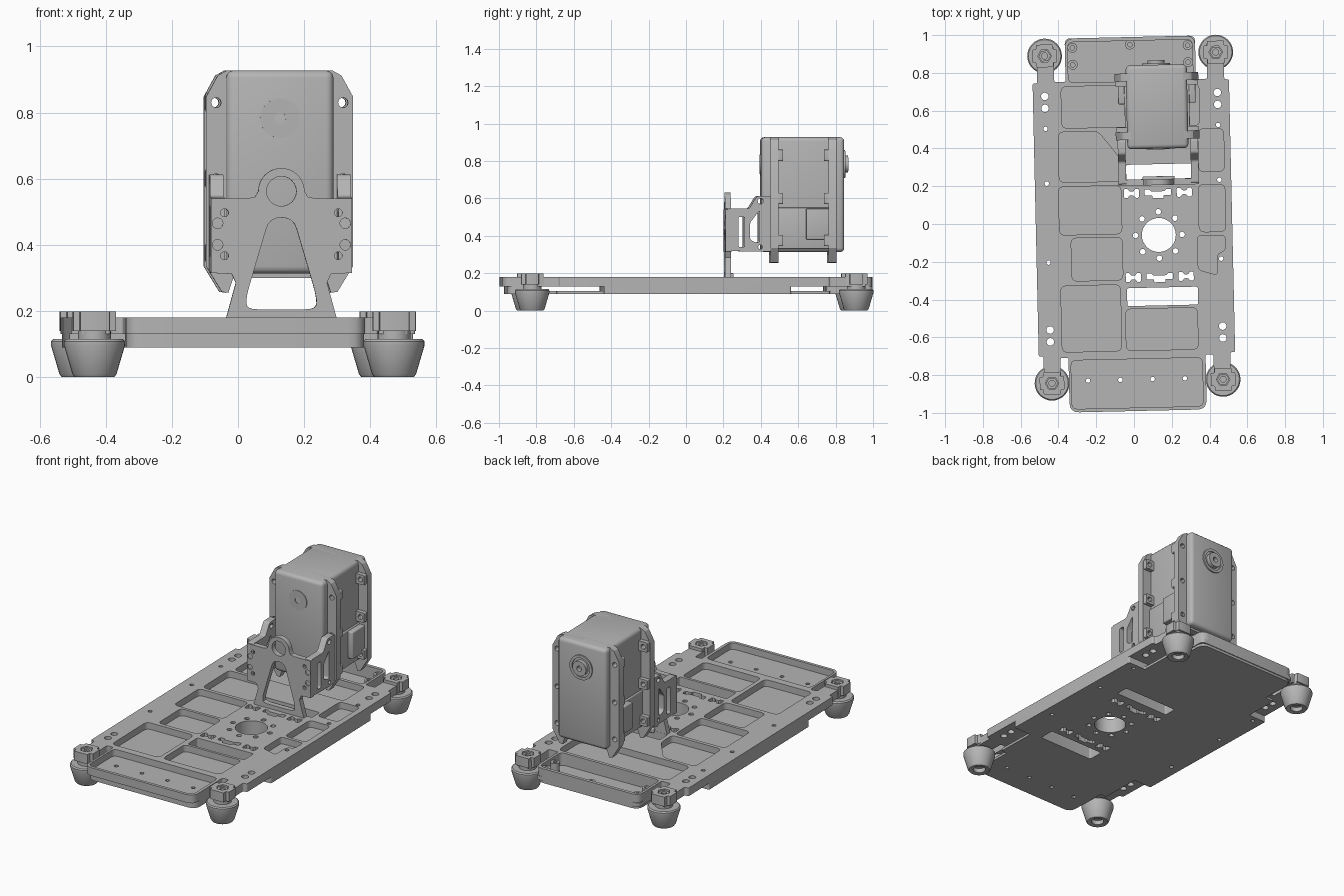
import bpy, bmesh, math
from mathutils import Vector

if "Cube" in bpy.data.objects:
    bpy.data.objects.remove(bpy.data.objects["Cube"], do_unlink=True)

YAW = math.radians(1.3)
parts = []

grey = bpy.data.materials.new("plain grey")
grey.use_nodes = True
grey.diffuse_color = (0.46, 0.46, 0.46, 1)
grey.node_tree.nodes["Principled BSDF"].inputs["Base Color"].default_value = (0.46, 0.46, 0.46, 1)


def finish(name, bm):
    bmesh.ops.remove_doubles(bm, verts=bm.verts, dist=1e-5)
    bmesh.ops.recalc_face_normals(bm, faces=bm.faces)
    mesh = bpy.data.meshes.new(name)
    bm.to_mesh(mesh)
    bm.free()
    mesh.materials.append(grey)
    ob = bpy.data.objects.new(name, mesh)
    ob.rotation_euler.z = YAW
    bpy.context.collection.objects.link(ob)
    parts.append(ob)
    return ob


def rounded(points, r, steps=4):
    """Polygon with curved corners; a third value on a point is its own radius."""
    out = []
    n = len(points)
    for i in range(n):
        a, p, b = (Vector(points[(i + k) % n][:2]) for k in (-1, 0, 1))
        rad = points[i][2] if len(points[i]) > 2 else r
        s = p + (a - p).normalized() * min(rad, (a - p).length * 0.45)
        e = p + (b - p).normalized() * min(rad, (b - p).length * 0.45)
        for k in range(steps + 1):
            t = k / steps
            out.append(s * (1 - t) ** 2 + p * 2 * t * (1 - t) + e * t * t)
    return out


def rect(x0, y0, x1, y1, r=0.03):
    return rounded([(x0, y0), (x1, y0), (x1, y1), (x0, y1)], r)


def circle(x, y, r, n=16):
    return [(x + r * math.cos(math.tau * i / n), y + r * math.sin(math.tau * i / n)) for i in range(n)]


def mirrored(half, cx=0):
    return [(cx + p[0], *p[1:]) for p in half] + [(cx - p[0], *p[1:]) for p in reversed(half)]


AXES = {"XY": lambda u, v, w: (u, v, w), "XZ": lambda u, v, w: (u, w, v), "YZ": lambda u, v, w: (w, u, v)}


def slab(name, loops, w0, w1, plane="XY"):
    """Flat plate: first loop is the outline, the rest are holes."""
    cu = bpy.data.curves.new(name, "CURVE")
    cu.dimensions = "2D"
    cu.fill_mode = "BOTH"
    cu.extrude = (w1 - w0) / 2
    for loop in loops:
        sp = cu.splines.new("POLY")
        sp.points.add(len(loop) - 1)
        for pt, co in zip(sp.points, loop):
            pt.co = (co[0], co[1], 0, 1)
        sp.use_cyclic_u = True
    tmp = bpy.data.objects.new("tmp", cu)
    bpy.context.collection.objects.link(tmp)
    dg = bpy.context.evaluated_depsgraph_get()
    mesh = bpy.data.meshes.new_from_object(tmp.evaluated_get(dg))
    bm = bmesh.new()
    bm.from_mesh(mesh)
    for v in bm.verts:
        v.co = AXES[plane](v.co.x, v.co.y, v.co.z + (w0 + w1) / 2)
    bpy.data.objects.remove(tmp)
    bpy.data.curves.remove(cu)
    bpy.data.meshes.remove(mesh)
    return finish(name, bm)


def box(name, lo, hi, bevel):
    bm = bmesh.new()
    bmesh.ops.create_cube(bm, size=1)
    for v in bm.verts:
        v.co = [(a + b) / 2 + c * (b - a) for a, b, c in zip(lo, hi, v.co)]
    bmesh.ops.bevel(bm, geom=bm.edges[:], offset=bevel, segments=3, affect="EDGES", profile=0.5)
    return finish(name, bm)


def lathe(name, profile, x, y):
    bm = bmesh.new()
    vs = [bm.verts.new((r, 0, z)) for r, z in profile]
    es = [bm.edges.new(p) for p in zip(vs, vs[1:])]
    bmesh.ops.spin(bm, geom=vs + es, cent=(0, 0, 0), axis=(0, 0, 1), angle=math.tau, steps=32)
    bmesh.ops.translate(bm, verts=bm.verts, vec=(x, y, 0))
    return finish(name, bm)


# Openings through the base: hub, bolt circle, windows and slots
CX, HUB_Y = 0.13, -0.061
through = [circle(CX, HUB_Y, 0.09, 32)]
through += [circle(*p, 0.015, 12) for p in circle(CX, HUB_Y, 0.123, 8)]
through += [rect(-0.035, 0.236, 0.335, 0.314, 0.01), rect(-0.045, -0.434, 0.33, -0.339, 0.01)]
for y in (0.162, -0.283):
    for s in (-1, 1):
        x = CX + s * 0.14
        end = [(0.012, y - .01), (0.018, y - .024), (0.04, y - .024), (0.04, y + .024), (0.018, y + .024),
               (0.012, y + .01)]
        through.append(rounded(mirrored(end, x), 0.008, 2))
    through.append(rounded(mirrored([(0.03, y - .028), (0.03, y - .012), (0.07, y - .012), (0.07, y + .02),
                                     (0.045, y + .02), (0.035, y + .008)], CX), 0.005, 2))
rail_holes = [circle(s * 0.457, y, 0.012, 12) for s in (-1, 1) for y in (0.514, 0.224, -0.194)]
end_holes = [circle(s * 0.457, y, 0.02) for s in (-1, 1) for y in (0.686, 0.623, -0.551, -0.614)]
tray_holes = [circle(-0.262 + i * 0.171, -0.823, 0.012, 12) for i in range(4)]

# Open pockets between the ribs
rear_tray = rect(-0.33, 0.755, 0.33, 0.97)
pockets = [rect(*p) for p in (
    (-0.37, 0.515, 0.36, 0.735), (-0.35, -0.972, 0.345, -0.715),
    (-0.395, -0.05, -0.065, 0.205), (-0.335, -0.295, -0.065, -0.068), (-0.395, -0.67, -0.08, -0.32),
    (-0.055, -0.67, 0.325, -0.45), (0.35, 0.268, 0.485, 0.495), (0.345, -0.05, 0.485, 0.2))]
pockets.append(rounded([(-0.39, 0.228), (-0.06, 0.228), (-0.06, 0.34), (-0.18, 0.495), (-0.39, 0.495)], 0.03))
pockets.append(rounded([(0.335, -0.07), (0.48, -0.07), (0.48, -0.15), (0.435, -0.17), (0.435, -0.28), (0.335, -0.25)],
                       0.02))

# Base layers: ribbed frame, pocket deck, inner blocks and bottom sheet
R = 0.05
outline = rounded(mirrored([(0.345, 0.99, R), (0.345, 0.76), (0.405, 0.76), (0.405, 0.95), (0.495, 0.95),
                            (0.495, 0.755), (0.52, 0.755), (0.52, -0.69), (0.495, -0.69), (0.495, -0.87),
                            (0.405, -0.87), (0.405, -0.7), (0.363, -0.7), (0.363, -0.99, R)]), 0.01)
sheet = rounded(mirrored([(0.34, 0.985, R), (0.34, 0.76), (0.4, 0.76), (0.4, 0.55), (0.52, 0.55), (0.52, -0.45),
                          (0.4, -0.45), (0.4, -0.7), (0.36, -0.7), (0.36, -0.965, R)]), 0.01)
slab("base_frame", [outline, rear_tray] + pockets + through + rail_holes + end_holes, 0.14, 0.18)
slab("base_deck", [outline, rear_tray] + through + rail_holes + end_holes + tray_holes, 0.13, 0.14)
slab("base_middle", [rect(-0.52, -0.45, 0.52, 0.55, 0.01)] + through + rail_holes, 0.1, 0.13)
slab("base_front_block", [rect(-0.36, -0.965, 0.36, -0.78, R)] + tray_holes, 0.1, 0.13)
slab("rear_tray_wall", [rect(-0.345, 0.74, 0.345, 0.99), rear_tray], 0.105, 0.13)
slab("base_bottom_sheet", [sheet] + through + rail_holes + tray_holes, 0.09, 0.105)

# Screw bosses inside the rear tray
for x, y in ((-0.305, 0.94), (0.0, 0.95), (0.305, 0.94), (-0.305, 0.85), (0.305, 0.85)):
    slab("tray_boss", [circle(x, y, 0.026), circle(x, y, 0.012, 12)], 0.1, 0.165)

# Four tapered feet with clamp blocks and nuts
for sx in (-1, 1):
    for y in (0.9, -0.833):
        x = sx * 0.453
        lathe("foot", [(0, 0.03), (0.035, 0.03), (0.035, 0.004), (0.06, 0), (0.067, 0.01), (0.092, 0.095),
                       (0.092, 0.108), (0.086, 0.115), (0, 0.115)], x, y)
        slab("foot_collar", [circle(x, y, 0.05, 24)], 0.11, 0.145)
        edge = [(0.045, y - .06), (0.045, y - .035), (0.065, y - .035), (0.065, y + .035), (0.045, y + .035),
                (0.045, y + .06)]
        slab("foot_block", [rounded(mirrored(edge, x), 0.005, 2), circle(x, y, 0.036, 6)], 0.14, 0.198)
        slab("foot_nut", [circle(x, y, 0.032, 6), circle(x, y, 0.016)], 0.14, 0.19)

# Bracket front plate
MX = 0.136
arc = [(0.07 * math.sin(math.pi / 16 * i), 0.562 + 0.07 * math.cos(math.pi / 16 * i)) for i in range(9)][1:]
half = arc + [(0.08, 0.545), (0.105, 0.54), (0.213, 0.54), (0.213, 0.315), (0.15, 0.312), (0.138, 0.285),
              (0.168, 0.175)]
window = rounded(mirrored([(0.036, 0.482), (0.106, 0.245), (0.106, 0.205)], MX), 0.035)
holes = [circle(MX + s * 0.193, z, 0.016) for s in (-1, 1) for z in (0.465, 0.4)]
holes += [circle(MX + s * 0.172, z, 0.012, 12) for s in (-1, 1) for z in (0.497, 0.367)]
slab("bracket_plate", [mirrored(half, MX), window, circle(MX, 0.562, 0.045, 24)] + holes, 0.203, 0.235, "XZ")
box("bracket_foot", (MX - 0.085, 0.205, 0.17), (MX + 0.085, 0.25, 0.2), 0.006)

# Bracket side arms
arm = rounded([(0.21, 0.32), (0.21, 0.545), (0.33, 0.545), (0.37, 0.612), (0.446, 0.612), (0.446, 0.315),
               (0.34, 0.315)], 0.012)
arm_holes = [rect(0.272, 0.34, 0.305, 0.5, 0.008),
             rounded([(0.335, 0.38), (0.36, 0.365), (0.385, 0.365), (0.385, 0.535), (0.335, 0.47)], 0.01),
             circle(0.39, 0.585, 0.015, 12), circle(0.39, 0.34, 0.012, 12)]
for s in (-1, 1):
    w = sorted((MX + s * 0.172, MX + s * 0.213))
    slab("bracket_arm", [arm] + arm_holes, w[0], w[1], "YZ")

# Actuator body with two octagonal flanges
box("actuator_body", (MX - 0.162, 0.396, 0.313), (MX + 0.162, 0.84, 0.927), 0.022)
flange = mirrored([(0.16, 0.927), (0.187, 0.912), (0.222, 0.848), (0.222, 0.335), (0.175, 0.258), (0.155, 0.255),
                   (0.14, 0.3)], MX)
screws = [circle(MX + s * 0.192, z, 0.015, 12) for s in (-1, 1) for z in (0.83, 0.6, 0.375)]
for y in (0.445, 0.755):
    slab("actuator_flange", [flange] + screws, y, y + 0.042, "XZ")
    inner = y + 0.042 if y < 0.6 else y - 0.025
    for s in (-1, 1):
        for z in (0.83, 0.6, 0.375):
            slab("flange_boss", [rect(MX + s * 0.188 - 0.03, z - 0.03, MX + s * 0.188 + 0.03, z + 0.03, 0.008),
                                 circle(MX + s * 0.192, z, 0.015, 12)], inner, inner + 0.025, "XZ")

# Connector housings and side ledges
for s in (-1, 1):
    a, b, c = MX + s * 0.15, MX + s * 0.205, MX + s * 0.172
    box("connector_housing", (min(a, b), 0.635, 0.38), (max(a, b), 0.785, 0.545), 0.006)
    box("side_ledge", (min(a, c), 0.48, 0.33), (max(a, c), 0.76, 0.55), 0.005)

# Pivot disc in front, output hub behind
PZ = 0.783
slab("front_pivot_ring", [circle(MX, PZ, 0.06, 32), circle(MX, PZ, 0.018)], 0.392, 0.4, "XZ")
slab("rear_ring", [circle(MX, PZ, 0.075, 32), circle(MX, PZ, 0.058, 32)], 0.832, 0.848, "XZ")
slab("rear_hub", [circle(MX, PZ, 0.045, 32), circle(MX, PZ, 0.016)], 0.832, 0.864, "XZ")

# Smooth round walls, keep hard edges
bpy.ops.object.select_all(action="DESELECT")
for ob in parts:
    ob.select_set(True)
bpy.context.view_layer.objects.active = parts[0]
bpy.ops.object.shade_smooth_by_angle(angle=math.radians(30))
